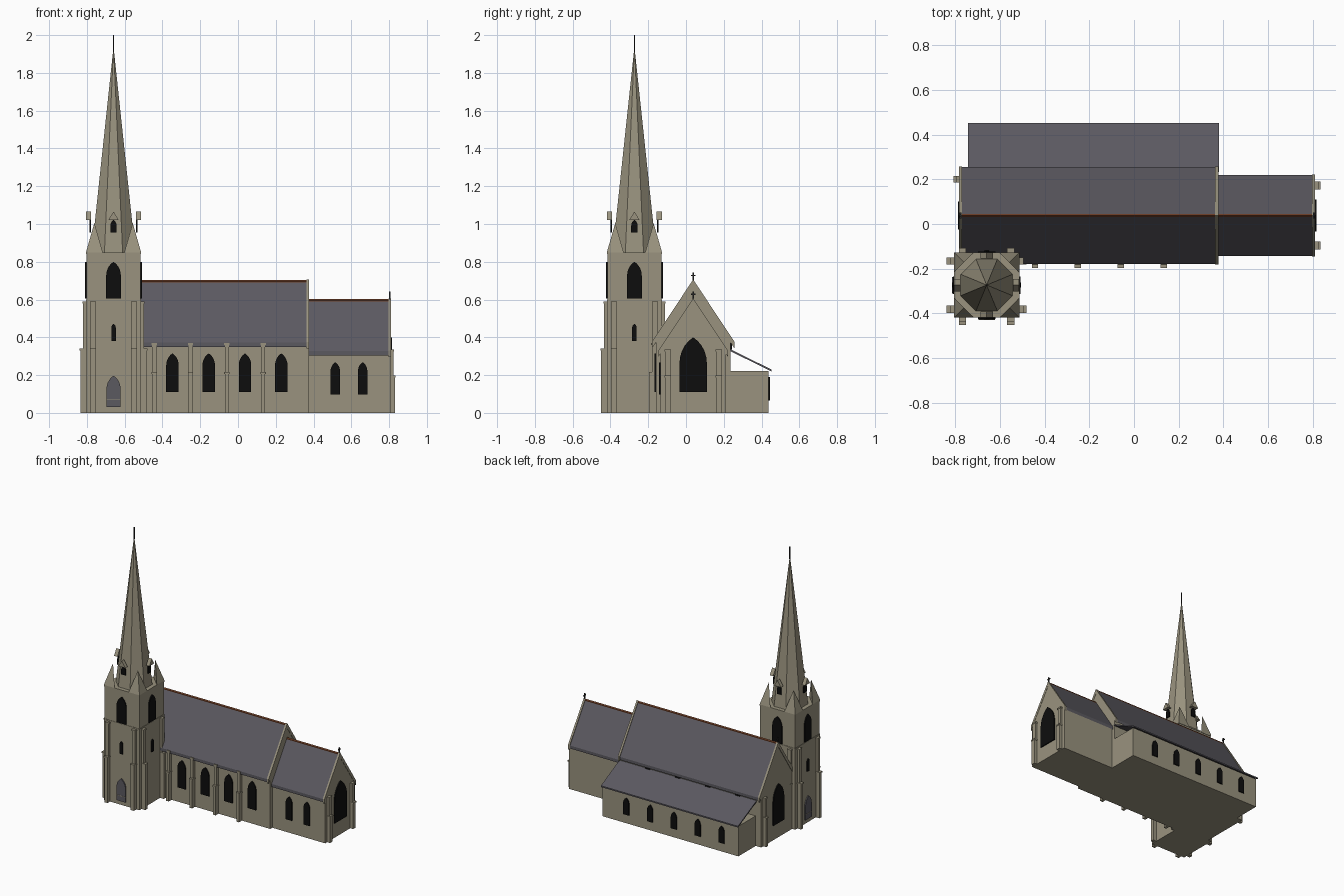
import bpy, bmesh, math
from mathutils import Matrix, Vector

cube = bpy.data.objects.get("Cube")
if cube:
    bpy.data.objects.remove(cube, do_unlink=True)


def material(name, rgb):
    m = bpy.data.materials.new(name)
    m.use_nodes = True
    m.diffuse_color = (*rgb, 1)
    bsdf = m.node_tree.nodes["Principled BSDF"]
    bsdf.inputs["Base Color"].default_value = (*rgb, 1)
    bsdf.inputs["Roughness"].default_value = 0.9
    return m


STONE = material("stone", (0.32, 0.29, 0.21))
SLATE = material("slate", (0.105, 0.10, 0.117))
GLASS = material("dark glass", (0.004, 0.004, 0.004))
RIDGE = material("ridge tile", (0.16, 0.05, 0.02))
IRON = material("iron", (0.02, 0.02, 0.02))


def finish(name, bm, mat):
    bmesh.ops.recalc_face_normals(bm, faces=bm.faces)
    mesh = bpy.data.meshes.new(name)
    bm.to_mesh(mesh)
    bm.free()
    mesh.materials.append(mat)
    obj = bpy.data.objects.new(name, mesh)
    bpy.context.collection.objects.link(obj)
    return obj


def prism(name, profile, y0, y1, mat, loc=(0, 0), turn=0):
    """Extrude an x-z profile along y, turn it about z, then move it."""
    bm = bmesh.new()
    face = bm.faces.new([bm.verts.new((x, y0, z)) for x, z in profile])
    new = bmesh.ops.extrude_face_region(bm, geom=[face])["geom"]
    bmesh.ops.translate(bm, verts=[v for v in new if isinstance(v, bmesh.types.BMVert)],
                        vec=(0, y1 - y0, 0))
    bm.transform(Matrix.Translation((*loc, 0)) @ Matrix.Rotation(math.radians(turn), 4, "Z"))
    return finish(name, bm, mat)


def rect(w, z0, z1):
    return [(-w / 2, z0), (w / 2, z0), (w / 2, z1), (-w / 2, z1)]


def arch(w, z0, z1, steps=5):
    """Pointed arch outline."""
    h = w / 2
    spring = z1 - w * 0.95
    right = []
    for i in range(steps + 1):
        a = math.radians(60) * i / steps
        right.append((w * math.cos(a) - h, spring + (z1 - spring) * math.sin(a) / math.sin(math.radians(60))))
    left = [(-x, z) for x, z in reversed(right[:-1])]
    return [(-h, z0), (h, z0)] + right + left


def chevron(half, eave, ridge, t):
    return [(-half, eave), (0, ridge), (half, eave),
            (half, eave - t), (0, ridge - t), (-half, eave - t)]


def window(name, w, z0, z1, loc, turn, mat=GLASS):
    return prism(name, arch(w, z0, z1), -0.008, 0.001, mat, loc, turn)


def buttress(name, loc, turn, w, stages):
    """Stepped buttress: (projection, top height) from the lowest stage up."""
    z = 0
    for i, (depth, top) in enumerate(stages):
        prism(f"{name}_stage_{i + 1}", rect(w, z, top - 0.01), -depth, 0.01, STONE, loc, turn)
        prism(f"{name}_cap_{i + 1}", rect(w + 0.006, top - 0.01, top), -depth - 0.003, 0.01, STONE, loc, turn)
        z = top


def cross(name, x, y, z):
    prism(name + "_shaft", rect(0.007, z, z + 0.042), -0.0035, 0.0035, IRON, (x, y), 90)
    prism(name + "_arm", rect(0.025, z + 0.024, z + 0.031), -0.0035, 0.0035, IRON, (x, y), 90)


def hall(name, x0, x1, half_wall, half_roof, eave, ridge, copings):
    """Gabled hall running along x with slate roof, ridge tiles and stone copings."""
    t = 0.022
    slope = (ridge - eave) / half_roof
    wall_top = ridge - slope * half_wall - t
    body = [(-half_wall, 0), (half_wall, 0), (half_wall, wall_top),
            (0, ridge - t), (-half_wall, wall_top)]
    prism(name + "_walls", body, -x1, -x0, STONE, (0, AXIS), 90)
    prism(name + "_roof", chevron(half_roof, eave, ridge, t), -x1 + 0.003, -x0 - 0.003, SLATE, (0, AXIS), 90)
    prism(name + "_ridge", chevron(0.006, ridge - 0.004, ridge + 0.004, 0.01), -x1 + 0.006, -x0 - 0.006,
          RIDGE, (0, AXIS), 90)
    for i, x in enumerate(copings):
        prism(f"{name}_coping_{i + 1}", chevron(half_roof + 0.003, eave + 0.004, ridge + 0.006, 0.035),
              -x - 0.007, -x + 0.007, STONE, (0, AXIS), 90)


# Nave and chancel
AXIS = 0.038
hall("nave", -0.78, 0.375, 0.197, 0.216, 0.372, 0.70, (-0.776, 0.37))
hall("chancel", 0.37, 0.808, 0.173, 0.181, 0.327, 0.60, (0.803,))
cross("nave_cross", -0.776, AXIS, 0.70)
cross("chancel_cross", 0.803, AXIS, 0.60)

NAVE_FRONT, NAVE_BACK = AXIS - 0.197, AXIS + 0.197
for i in range(4):
    window(f"nave_window_{i + 1}", 0.066, 0.11, 0.315, (-0.347 + i * 0.192, NAVE_FRONT), 0)
    buttress(f"nave_buttress_{i + 1}", (-0.443 + i * 0.192, NAVE_FRONT), 0, 0.022,
             ((0.034, 0.217), (0.022, 0.37)))
    prism(f"clerestory_window_{i + 1}", rect(0.04, 0.335, 0.37), -0.008, 0.001, GLASS,
          (0.145 - i * 0.245, NAVE_BACK), 180)
for i, x in enumerate((0.515, 0.66)):
    window(f"chancel_window_{i + 1}", 0.05, 0.097, 0.268, (x, AXIS - 0.173), 0)
window("east_window", 0.145, 0.11, 0.40, (0.808, AXIS), 90)
window("west_window", 0.125, 0.11, 0.40, (-0.78, AXIS), 270)
for side in (-1, 1):
    buttress(f"east_buttress_{side + 2}", (0.808, AXIS + side * 0.135), 90, 0.03,
             ((0.024, 0.197), (0.014, 0.335)))
buttress("west_buttress", (-0.78, 0.20), 270, 0.022, ((0.024, 0.217), (0.014, 0.36)))

# Lean-to aisle at the back
prism("aisle_walls", rect(1.11, 0, 0.222), 0.22, 0.438, STONE, (-0.18, 0))
lean_to = [(0.232, 0.338), (0.452, 0.230), (0.452, 0.220), (0.232, 0.328)]
prism("aisle_roof", lean_to, -0.38, 0.742, SLATE, (0, 0), 90)
for i in range(5):
    window(f"aisle_window_{i + 1}", 0.046, 0.065, 0.19, (0.18 - i * 0.195, 0.438), 180)

# Tower
TX, TY = -0.659, -0.273
LOW, HIGH = 0.146, 0.143
TOWER = Vector((TX, TY))


def tower_spot(turn, out, along=0):
    """Point beside the tower: distance out from its axis and along the face."""
    a = math.radians(turn)
    return TOWER + Vector((math.sin(a), -math.cos(a))) * out + Vector((math.cos(a), math.sin(a))) * along


prism("tower_lower", rect(2 * LOW, 0, 0.60), -LOW, LOW, STONE, (TX, TY))
prism("tower_belfry", rect(2 * HIGH, 0.60, 0.84), -HIGH, HIGH, STONE, (TX, TY))
prism("tower_cornice", rect(2 * LOW, 0.84, 0.85), -LOW, LOW, STONE, (TX, TY))
for side, turn in (("front", 0), ("left", 90), ("back", 180), ("right", 270)):
    window(f"belfry_window_{side}", 0.078, 0.605, 0.80, tower_spot(turn, HIGH), turn)
    window(f"slit_window_{side}", 0.024, 0.38, 0.472, tower_spot(turn, LOW), turn)
    for along in (-0.108, 0.108):
        buttress(f"tower_buttress_{side}_{'a' if along < 0 else 'b'}", tower_spot(turn, LOW, along), turn, 0.026,
                 ((0.03, 0.34), (0.016, 0.59)))
    # Spire lucarne: dark opening under a projecting gable
    prism(f"lucarne_opening_{side}", arch(0.034, 0.955, 1.022), -0.127, -0.12, GLASS, (TX, TY), turn)
    prism(f"lucarne_gable_{side}", [(-0.028, 1.02), (0.028, 1.02), (0, 1.066)], -0.145, -0.118,
          STONE, (TX, TY), turn)
for side, turn in (("front", 0), ("right", 270)):
    window(f"tower_door_{side}", 0.074, 0.03, 0.197, tower_spot(turn, LOW), turn, SLATE)
    prism(f"door_rail_{side}", rect(0.074, 0.068, 0.072), -0.0095, 0, STONE, tower_spot(turn, LOW), turn)

# Octagonal spire with finial
bm = bmesh.new()
bmesh.ops.create_cone(bm, cap_ends=True, segments=8, radius1=0.1255, radius2=0.001, depth=1.08,
                      matrix=Matrix.Translation((TX, TY, 1.39)) @ Matrix.Rotation(math.pi / 8, 4, "Z"))
finish("spire", bm, STONE)
prism("spire_finial", rect(0.006, 1.91, 2.0), -0.003, 0.003, IRON, (TX, TY))

# Corner broaches around the spire foot
for i in range(4):
    bm = bmesh.new()
    corner, near, z = LOW, 0.057, 0.85
    a, b, c, top = [bm.verts.new(p) for p in ((corner, corner, z), (near, corner, z),
                                              (corner, near, z), (0.1015, 0.1015, 1.005))]
    for tri in ((a, b, c), (a, b, top), (b, c, top), (c, a, top)):
        bm.faces.new(tri)
    bm.transform(Matrix.Translation((TX, TY, 0)) @ Matrix.Rotation(math.pi / 2 * i, 4, "Z"))
    finish(f"broach_{i + 1}", bm, STONE)
